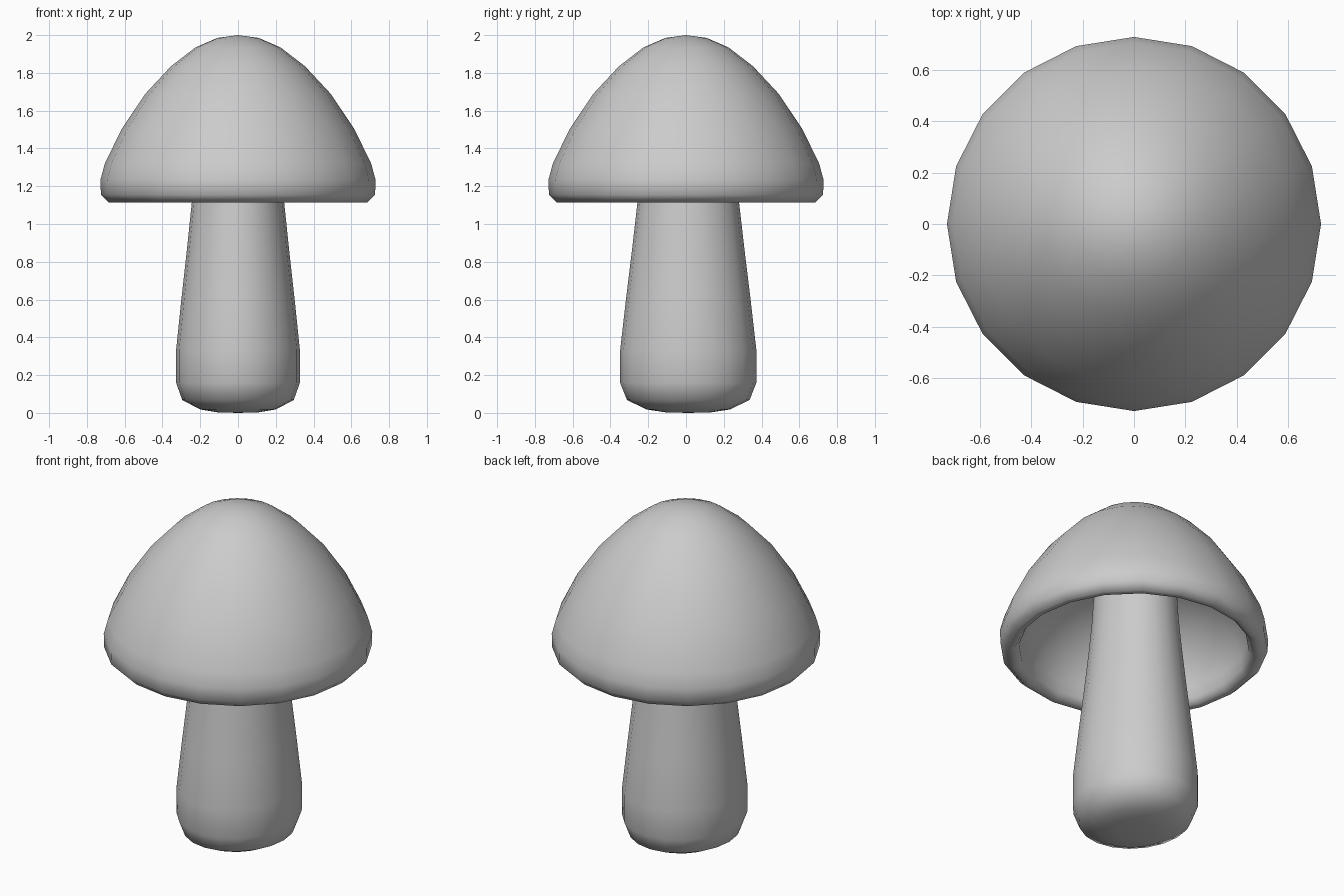
import bpy, bmesh
from math import sin, cos, tau

if "Cube" in bpy.data.objects:
    bpy.data.objects.remove(bpy.data.objects["Cube"])


def lathe(name, profile, sides, sx=1.0, sy=1.0, oy=0.0):
    """Revolve (radius, z) points; radius 0 makes a pole."""
    bm = bmesh.new()
    rings = []
    for r, z in profile:
        if r == 0:
            rings.append([bm.verts.new((0, oy, z))] * sides)
        else:
            rings.append([bm.verts.new((r * sx * cos(tau * i / sides),
                                        r * sy * sin(tau * i / sides) + oy, z))
                          for i in range(sides)])
    for a, b in zip(rings, rings[1:]):
        for i in range(sides):
            j = (i + 1) % sides
            quad = [a[i], a[j], b[j], b[i]]
            bm.faces.new(list(dict.fromkeys(quad)))
    bmesh.ops.recalc_face_normals(bm, faces=bm.faces)
    for f in bm.faces:
        f.smooth = True
    mesh = bpy.data.meshes.new(name)
    bm.to_mesh(mesh)
    bm.free()
    obj = bpy.data.objects.new(name, mesh)
    bpy.context.collection.objects.link(obj)
    return obj


# Domed cap: outer skin, rolled rim, hollow underside
lathe("cap", [(0, 2.0), (0.11, 1.985), (0.225, 1.935), (0.355, 1.835),
              (0.49, 1.69), (0.615, 1.505), (0.705, 1.32), (0.728, 1.235),
              (0.726, 1.155), (0.685, 1.115), (0.65, 1.118), (0.625, 1.15),
              (0.622, 1.22), (0.58, 1.34), (0.47, 1.47), (0.33, 1.56),
              (0.17, 1.6), (0, 1.61)], 20)

# Stem: slightly oval, bulging foot, rounded top tucked inside the cap
lathe("stem", [(0, 0.0), (0.11, 0.003), (0.2, 0.018), (0.295, 0.068),
               (0.328, 0.16), (0.328, 0.33), (0.3, 0.6), (0.27, 0.87),
               (0.245, 1.11), (0.228, 1.3), (0.22, 1.44), (0.205, 1.53),
               (0.16, 1.6), (0, 1.62)], 20, 1.0, 1.1, 0.012)
